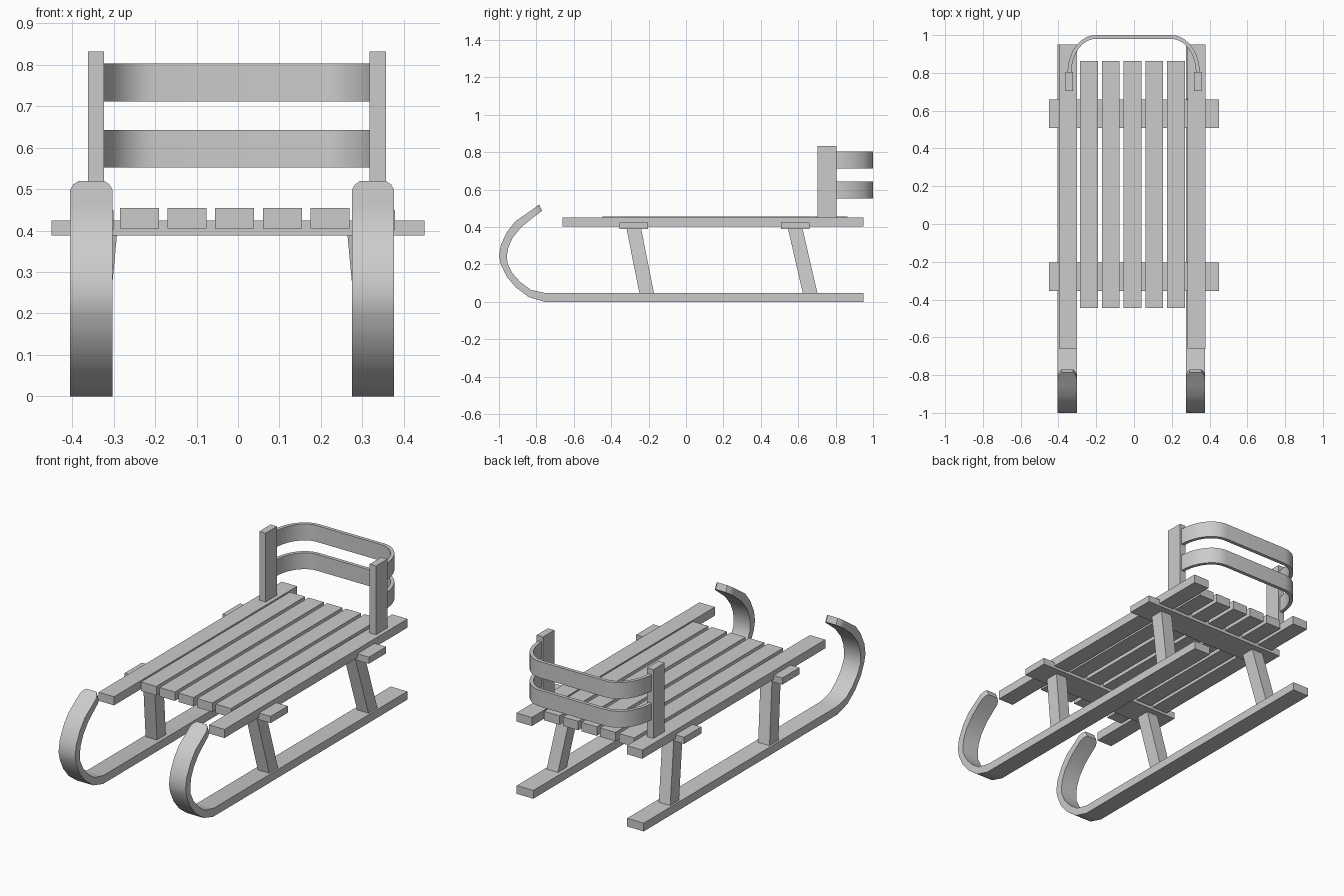
import bpy, math

if "Cube" in bpy.data.objects:
    bpy.data.objects.remove(bpy.data.objects["Cube"])


def mesh_object(name, verts, faces, smooth=False):
    me = bpy.data.meshes.new(name)
    me.from_pydata(verts, [], faces)
    ob = bpy.data.objects.new(name, me)
    bpy.context.collection.objects.link(ob)
    if smooth:
        bpy.ops.object.select_all(action='DESELECT')
        ob.select_set(True)
        bpy.context.view_layer.objects.active = ob
        bpy.ops.object.shade_smooth_by_angle(angle=math.radians(32))
    return ob


def sweep(name, sections, smooth=False):
    """Skin a list of four-point sections and cap both ends."""
    verts = [p for s in sections for p in s]
    faces = [(0, 1, 2, 3)]
    for i in range(len(sections) - 1):
        a, b = i * 4, i * 4 + 4
        for j in range(4):
            k = (j + 1) % 4
            faces.append((a + k, a + j, b + j, b + k))
    n = len(verts)
    faces.append((n - 1, n - 2, n - 3, n - 4))
    return mesh_object(name, verts, faces, smooth)


def rect(x0, x1, y0, y1, z):
    return [(x0, y0, z), (x0, y1, z), (x1, y1, z), (x1, y0, z)]


def box(name, x0, x1, y0, y1, z0, z1):
    return sweep(name, [rect(x0, x1, y0, y1, z0), rect(x0, x1, y0, y1, z1)])


# Runner side profile: outer (y, z), inner (y, z), half width
profile = [
    (0.95, 0.0, 0.95, 0.046, 0.051),
    (-0.755, 0.0, -0.748, 0.046, 0.051),
    (-0.84, 0.025, -0.83, 0.064, 0.051),
    (-0.91, 0.077, -0.885, 0.105, 0.051),
    (-0.96, 0.137, -0.93, 0.155, 0.051),
    (-0.99, 0.2, -0.955, 0.205, 0.051),
    (-1.0, 0.245, -0.957, 0.25, 0.051),
    (-0.99, 0.305, -0.95, 0.29, 0.051),
    (-0.957, 0.374, -0.927, 0.342, 0.051),
    (-0.913, 0.43, -0.882, 0.398, 0.051),
    (-0.855, 0.47, -0.828, 0.442, 0.051),
    (-0.815, 0.498, -0.798, 0.465, 0.051),
    (-0.798, 0.511, -0.782, 0.477, 0.044),
    (-0.785, 0.52, -0.77, 0.486, 0.031),
]

for side, s in (("left", -1), ("right", 1)):
    # Runner with curled front
    cx = -0.014 + s * 0.34
    sweep(side + "_runner",
          [[(cx - w, yo, zo), (cx - w, yi, zi), (cx + w, yi, zi), (cx + w, yo, zo)]
           for yo, zo, yi, zi, w in profile], True)
    # Side rail of the seat
    rx = -0.0085 + s * 0.34
    box(side + "_rail", rx - 0.0475, rx + 0.0475, -0.66, 0.95, 0.402, 0.45)
    # Backrest post
    px = -0.0025 + s * 0.34
    box(side + "_post", px - 0.0195, px + 0.0195, 0.704, 0.804, 0.44, 0.833)
    # Slanted legs, leaning back and outward toward the runner
    for leg, yt, yb in (("front", -0.279, -0.209), ("rear", 0.584, 0.665)):
        xt, xb = cx + s * -0.027, cx + s * 0.006
        sweep(side + "_" + leg + "_leg",
              [rect(xb - 0.035, xb + 0.035, yb - 0.039, yb + 0.039, 0.04),
               rect(xt - 0.035, xt + 0.035, yt - 0.039, yt + 0.039, 0.392)])

# Cross boards
for name, y0 in (("front_cross_board", -0.356), ("rear_cross_board", 0.508)):
    box(name, -0.45, 0.45, y0, y0 + 0.152, 0.388, 0.425)

# Seat slats
for i in range(5):
    x = -0.238 + i * 0.115
    box("seat_slat_%d" % (i + 1), x - 0.047, x + 0.047, -0.446, 0.863, 0.405, 0.455)

# Bent backrest bands
N = 10
arc = [(math.cos(i * math.pi / 2 / N), math.sin(i * math.pi / 2 / N)) for i in range(N + 1)]
outer = [(-0.2 - 0.15 * c, 0.80 + 0.20 * s) for c, s in arc]
inner = [(-0.2 - 0.13 * c, 0.80 + 0.18 * s) for c, s in arc]
outer += [(-x, y) for x, y in reversed(outer)]
inner += [(-x, y) for x, y in reversed(inner)]
for name, z0 in (("lower_back_band", 0.552), ("upper_back_band", 0.712)):
    z1 = z0 + 0.091
    sweep(name, [[(o[0] - 0.002, o[1], z0), (i[0] - 0.002, i[1], z0),
                  (i[0] - 0.002, i[1], z1), (o[0] - 0.002, o[1], z1)]
                 for o, i in zip(outer, inner)], True)

# Make all face directions consistent
import bmesh
for ob in bpy.data.objects:
    bm = bmesh.new()
    bm.from_mesh(ob.data)
    bmesh.ops.recalc_face_normals(bm, faces=bm.faces)
    bm.to_mesh(ob.data)
    bm.free()
